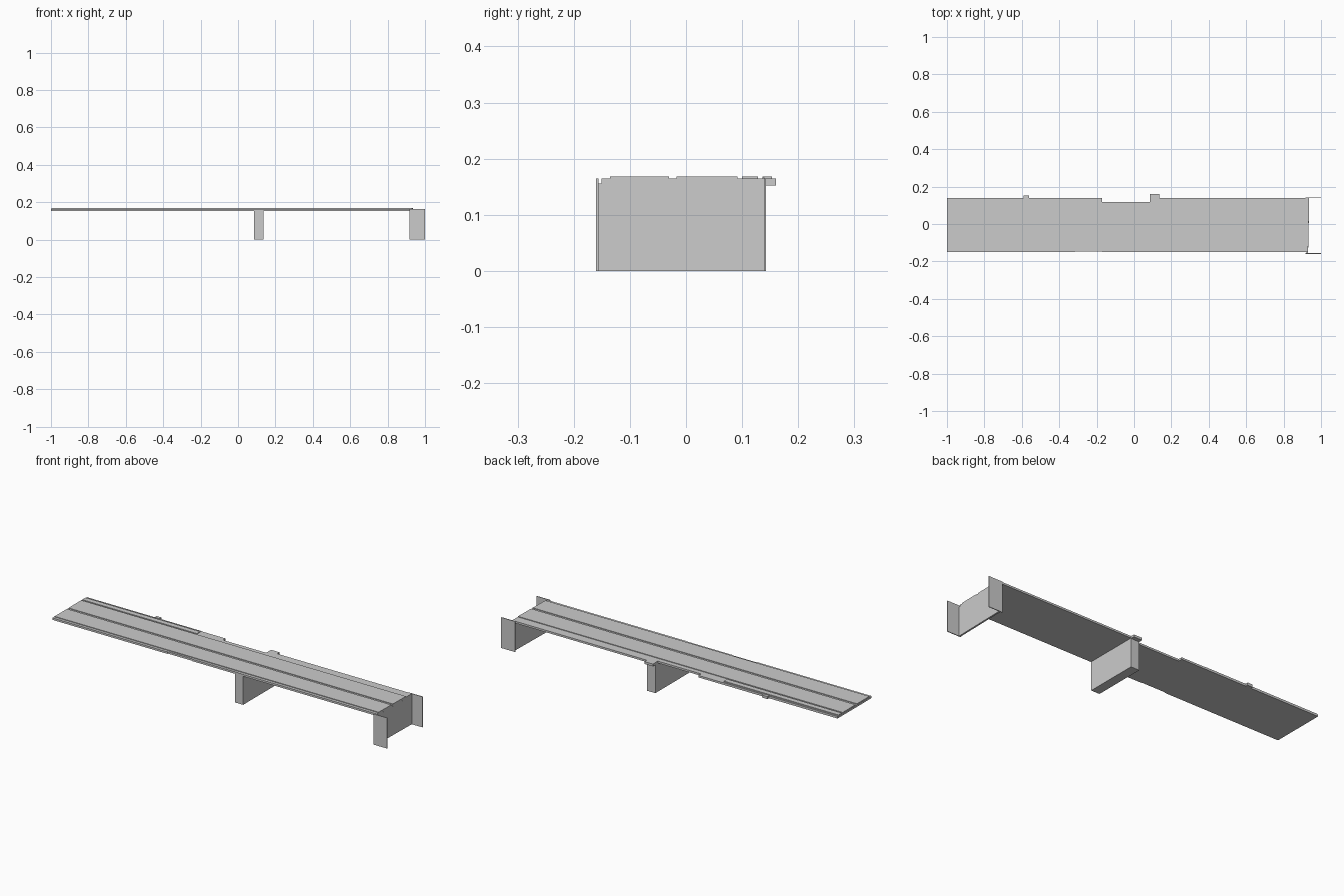
import bpy, bmesh

if "Cube" in bpy.data.objects:
    bpy.data.objects.remove(bpy.data.objects["Cube"])


def prism(name, outline, z0, z1):
    """Extrude a plan outline (x, y) from z0 up to z1."""
    bm = bmesh.new()
    face = bm.faces.new([bm.verts.new((x, y, z0)) for x, y in outline])
    top = bmesh.ops.extrude_face_region(bm, geom=[face])["geom"]
    for v in top:
        if isinstance(v, bmesh.types.BMVert):
            v.co.z = z1
    bmesh.ops.recalc_face_normals(bm, faces=bm.faces)
    mesh = bpy.data.meshes.new(name)
    bm.to_mesh(mesh)
    bm.free()
    obj = bpy.data.objects.new(name, mesh)
    bpy.context.collection.objects.link(obj)
    return obj


def box(name, x0, x1, y0, y1, z0, z1):
    return prism(name, [(x0, y0), (x1, y0), (x1, y1), (x0, y1)], z0, z1)


def end_x(y):
    """Slightly skewed end of the deck at the abutment."""
    return 0.934 + 0.02 * y


def strip(name, y0, y1):
    """Raised full-length strip on the deck."""
    return prism(name, [(-0.997, y0), (end_x(y0), y0), (end_x(y1), y1), (-0.997, y1)],
                 TOP, RAISED)


BOTTOM, TOP, RAISED = 0.154, 0.1645, 0.168

# Deck slab with the set-back bay along its rear edge
prism("deck_slab", [
    (-1.0, -0.15), (-0.315, -0.15), (-0.315, -0.146), (-0.17, -0.146), (-0.17, -0.149),
    (0.11, -0.149), (0.11, -0.151), (end_x(-0.151), -0.151), (end_x(0.14), 0.14),
    (0.095, 0.14), (0.095, 0.118), (-0.172, 0.118), (-0.172, 0.14), (-1.0, 0.14)],
    BOTTOM, TOP)

# Two carriageways with a groove between them
strip("front_carriageway", -0.135, -0.03)
strip("rear_carriageway", -0.017, 0.092)

# Rear walkway, in two lengths either side of the bay
box("left_walkway", -0.997, -0.315, 0.1, 0.128, TOP, RAISED)
box("left_walkway_curb", -0.997, -0.315, 0.136, 0.14, TOP, 0.166)

# Projecting platforms on the rear edge
box("small_platform", -0.592, -0.562, 0.136, 0.153, BOTTOM, RAISED)
box("pier_platform", 0.085, 0.135, 0.115, 0.16, 0.152, TOP)

# Middle pier
box("pier", 0.085, 0.135, -0.149, 0.139, 0, BOTTOM)

# End abutment: cross wall and two thin wing walls
prism("abutment_wall", [(0.922, -0.157), (0.931, -0.157), (0.937, 0.139), (0.928, 0.139)],
      0, BOTTOM + 0.002)
box("front_wing_wall", 0.918, 1.0, -0.16, -0.156, 0, TOP)
box("rear_wing_wall", 0.918, 1.0, 0.139, 0.143, 0, TOP)
